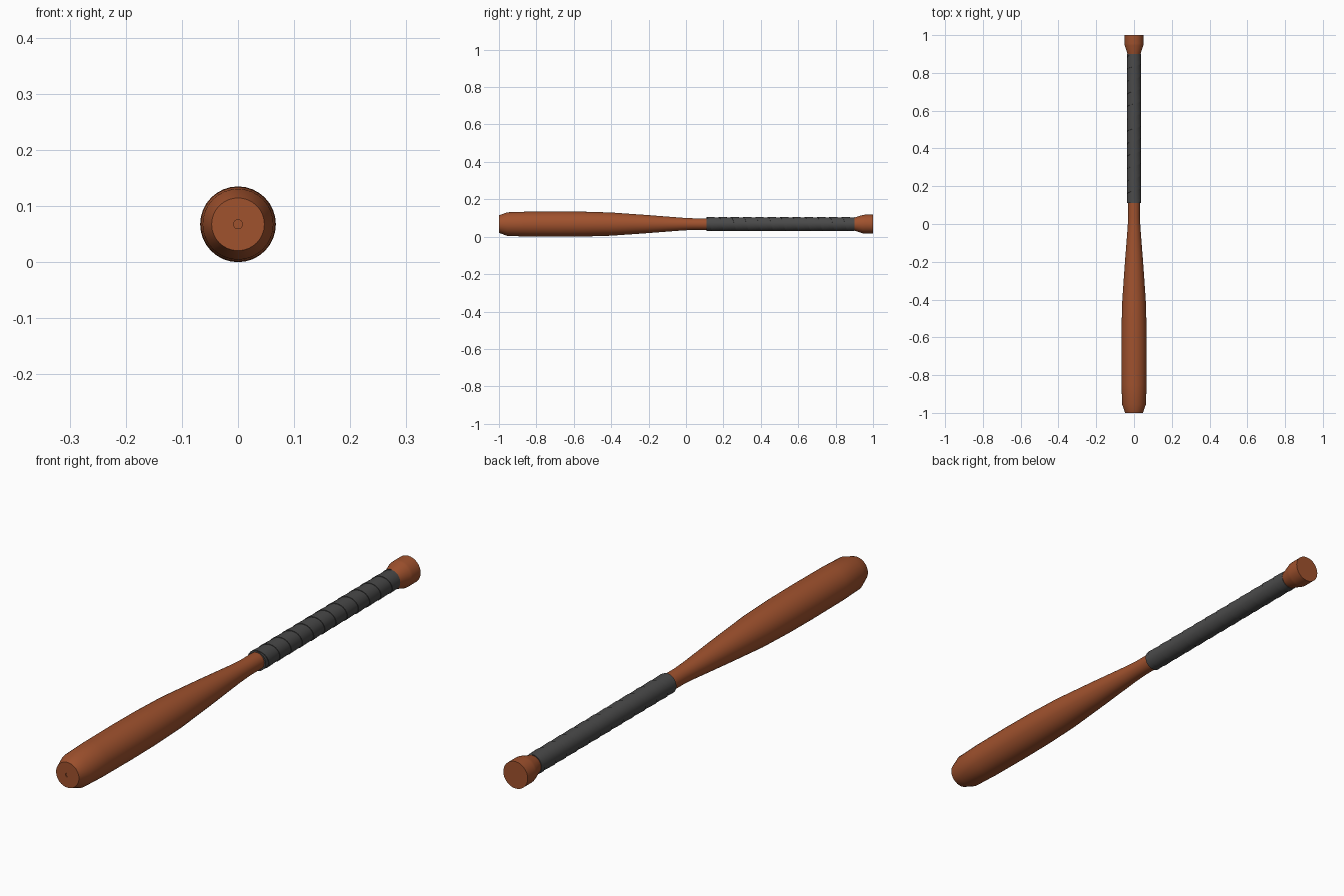
import bpy, bmesh, math

if "Cube" in bpy.data.objects:
    bpy.data.objects.remove(bpy.data.objects["Cube"])

SIDES = 32
AXIS_Z = 0.0675


def material(name, rgb):
    m = bpy.data.materials.new(name)
    m.diffuse_color = (*rgb, 1)
    m.use_nodes = True
    m.node_tree.nodes["Principled BSDF"].inputs["Base Color"].default_value = m.diffuse_color
    return m


WOOD = material("reddish brown wood", (0.352, 0.084, 0.027))
TAPE = material("dark grey tape", (0.068, 0.068, 0.068))


def ring_point(r, y, a):
    """Point at angle a around the long axis, clockwise from the top."""
    return (r * math.sin(a), y, AXIS_Z + r * math.cos(a))


def finish(bm, name, mat, angle):
    bmesh.ops.remove_doubles(bm, verts=bm.verts, dist=1e-5)
    bmesh.ops.recalc_face_normals(bm, faces=bm.faces)
    mesh = bpy.data.meshes.new(name)
    bm.to_mesh(mesh)
    bm.free()
    obj = bpy.data.objects.new(name, mesh)
    bpy.context.collection.objects.link(obj)
    mesh.materials.append(mat)
    bpy.ops.object.select_all(action='DESELECT')
    obj.select_set(True)
    bpy.context.view_layer.objects.active = obj
    bpy.ops.object.shade_smooth_by_angle(angle=math.radians(angle))
    return obj


def lathe(name, profile, mat):
    """Turn (y, radius) pairs around the long axis and close both ends."""
    bm = bmesh.new()
    rings = [[bm.verts.new(ring_point(r, y, math.tau * i / SIDES))
              for i in range(SIDES)] for y, r in profile]
    for a, b in zip(rings, rings[1:]):
        for i in range(SIDES):
            j = (i + 1) % SIDES
            bm.faces.new((a[i], a[j], b[j], b[i]))
    bm.faces.new(rings[0])
    bm.faces.new(rings[-1])
    return finish(bm, name, mat, 20)


# Barrel and tapered neck, with a small dimple in the flat end
lathe("barrel", [(-0.997, 0.008), (-1.0, 0.008), (-1.0, 0.047), (-0.955, 0.063),
                 (-0.85, 0.0665), (-0.68, 0.0675), (-0.55, 0.0665), (-0.4, 0.062),
                 (-0.2, 0.048), (-0.02, 0.034), (0.04, 0.031), (0.92, 0.031)], WOOD)

# Flared end knob
lathe("knob", [(0.895, 0.034), (0.905, 0.036), (0.945, 0.049), (0.955, 0.05),
               (1.0, 0.05)], WOOD)

# Grip tape: overlapping spiral band trimmed square at both ends
Y0, Y1, TURNS = 0.11, 0.90, 12
PITCH = (Y1 - Y0) / TURNS
R_LOW, R_HIGH, R_IN = 0.0358, 0.038, 0.0305


def clipped(start, y):
    """Trim y to the grip and give the band radius there."""
    y = min(max(y, Y0), Y1)
    t = min(max((y - start) / PITCH, 0), 1)
    return y, R_HIGH + (R_LOW - R_HIGH) * t


bm = bmesh.new()
previous = None
for i in range(-SIDES, TURNS * SIDES + 1):
    a = math.tau * i / SIDES
    start = Y0 + PITCH * i / SIDES
    ya, ra = clipped(start, start)
    yb, rb = clipped(start, start + PITCH)
    column = [(R_LOW if ya > Y0 else ra, ya), (ra, ya), (rb, yb)]
    column = [bm.verts.new(ring_point(r, y, a)) for r, y in column]
    if previous:
        for k in range(2):
            bm.faces.new((previous[k], column[k], column[k + 1], previous[k + 1]))
    previous = column

# Ring faces closing the band against the neck
for y in (Y0, Y1):
    loop = []
    for i in range(SIDES + 1):
        a = math.tau * i / SIDES
        t = (-i / SIDES) % 1 if 0 < i < SIDES else (1 if i == 0 else 0)
        r = R_HIGH + (R_LOW - R_HIGH) * t
        loop.append((bm.verts.new(ring_point(R_IN, y, a)),
                     bm.verts.new(ring_point(r, y, a))))
    for p, q in zip(loop, loop[1:]):
        bm.faces.new((p[0], p[1], q[1], q[0]))
bmesh.ops.remove_doubles(bm, verts=bm.verts, dist=1e-5)
bmesh.ops.dissolve_degenerate(bm, edges=bm.edges, dist=1e-5)
finish(bm, "grip_tape", TAPE, 25)
